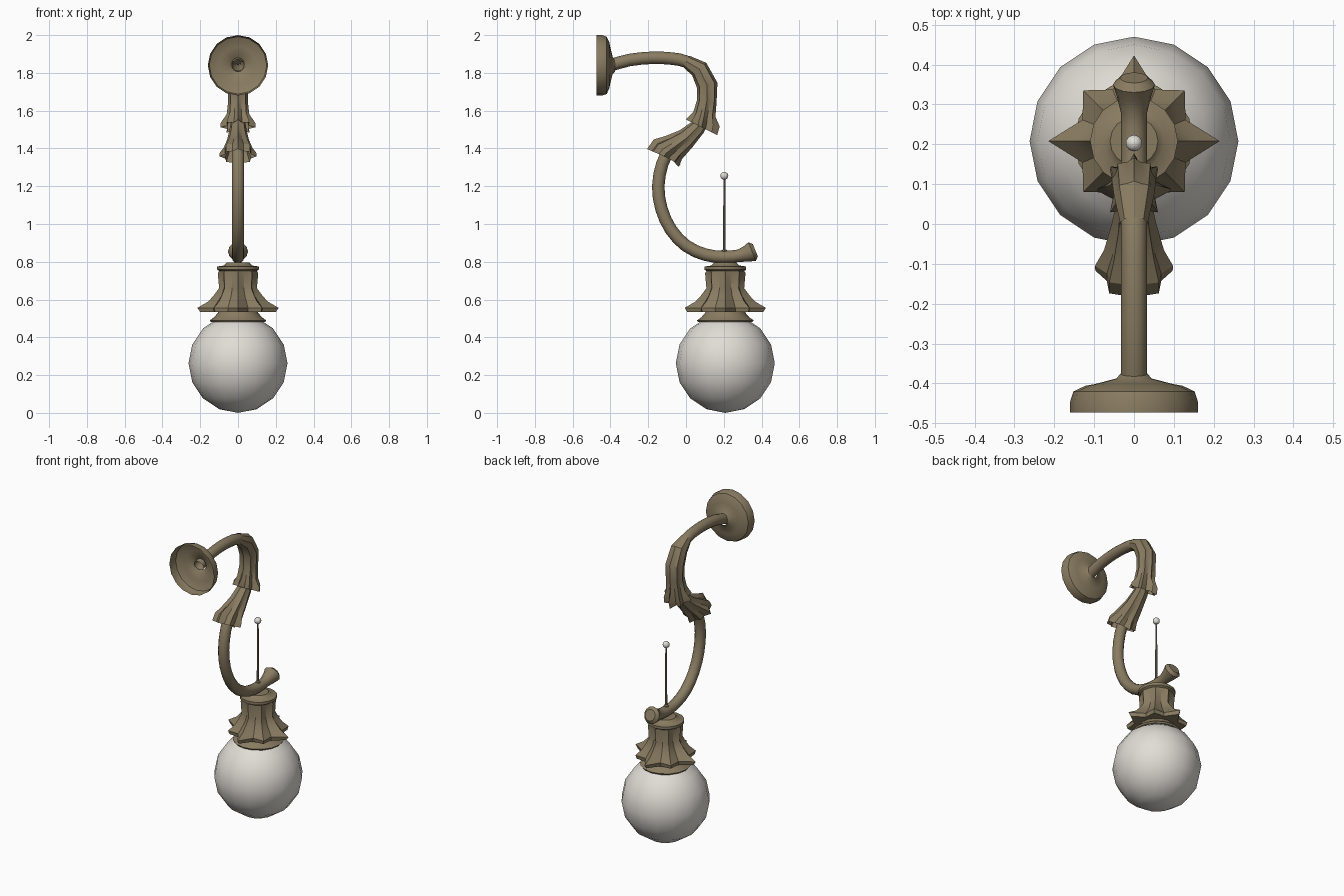
import bpy
import bmesh
from math import cos, sin, pi, radians
from mathutils import Vector

cube = bpy.data.objects.get("Cube")
if cube:
    bpy.data.objects.remove(cube)


def material(name, rgb, rough):
    m = bpy.data.materials.new(name)
    m.use_nodes = True
    m.diffuse_color = (*rgb, 1)
    bsdf = m.node_tree.nodes["Principled BSDF"]
    bsdf.inputs["Base Color"].default_value = (*rgb, 1)
    bsdf.inputs["Roughness"].default_value = rough
    return m


BRONZE = material("aged bronze", (0.25, 0.2, 0.12), 0.6)
GLASS = material("milk glass", (0.75, 0.72, 0.67), 0.5)


def finish(name, bm, mat, angle=40):
    bmesh.ops.recalc_face_normals(bm, faces=bm.faces)
    mesh = bpy.data.meshes.new(name)
    bm.to_mesh(mesh)
    bm.free()
    mesh.materials.append(mat)
    ob = bpy.data.objects.new(name, mesh)
    bpy.context.collection.objects.link(ob)
    bpy.ops.object.select_all(action='DESELECT')
    ob.select_set(True)
    bpy.context.view_layer.objects.active = ob
    bpy.ops.object.shade_smooth_by_angle(angle=radians(angle))
    return ob


def sweep(name, path, radii, sides=16, cap=False, end_dir=None, angle=40):
    """Loft rings along a (y, z) path; a tuple radius repeats around its ring."""
    bm = bmesh.new()
    pts = [Vector((0, y, z)) for y, z in path]
    rings = []
    for i, (c, r) in enumerate(zip(pts, radii)):
        t = (pts[min(i + 1, len(pts) - 1)] - pts[max(i - 1, 0)]).normalized()
        if end_dir and i == len(pts) - 1:
            t = Vector((0, *end_dir)).normalized()
        n = Vector((0, -t.z, t.y))
        r = r if isinstance(r, tuple) else (r,)
        ring = []
        for k in range(sides):
            a = 2 * pi * k / sides
            d = Vector((cos(a), 0, 0)) + n * sin(a)
            ring.append(bm.verts.new(c + d * r[k % len(r)]))
        rings.append(ring)
    for a, b in zip(rings, rings[1:]):
        for k in range(sides):
            j = (k + 1) % sides
            bm.faces.new((a[k], a[j], b[j], b[k]))
    if cap:
        bm.faces.new(rings[-1])
    return finish(name, bm, BRONZE, angle)


def smooth_path(pts, steps=2):
    """Catmull-Rom subdivision of a path."""
    v = [Vector(p) for p in pts]
    out = []
    for i in range(len(v) - 1):
        a, b, c, d = v[max(i - 1, 0)], v[i], v[i + 1], v[min(i + 2, len(v) - 1)]
        for s in range(steps):
            t = s / steps
            out.append(0.5 * (2 * b + (c - a) * t + (2 * a - 5 * b + 4 * c - d) * t ** 2
                              + (3 * b - a - 3 * c + d) * t ** 3))
    return out + [v[-1]]


def petals(axis, valley, diagonal):
    return (axis, valley, diagonal, valley)


LAMP_Y = 0.208

# Wall rosette, an open dish
sweep("wall_rosette",
      [(y, 1.84) for y in (-0.473, -0.445, -0.42, -0.406, -0.402, -0.388, -0.375)],
      [0.16, 0.16, 0.152, 0.122, 0.1, 0.045, 0.033])

# Curved arm with a flared, rounded end
arm = smooth_path([(-0.4, 1.84), (-0.3, 1.868), (-0.18, 1.88), (-0.08, 1.876), (0, 1.86),
                   (0.07, 1.81), (0.11, 1.73), (0.11, 1.64), (0.08, 1.54), (0, 1.45),
                   (-0.08, 1.395), (-0.125, 1.32), (-0.147, 1.2), (-0.13, 1.08),
                   (-0.08, 0.97), (0, 0.885), (0.1, 0.838), (0.2, 0.825), (0.28, 0.832)])
flare = [(0.32, 0.842), (0.35, 0.854), (0.367, 0.861)]
sweep("arm", arm + flare, [0.033] * len(arm) + [0.043, 0.053, 0.035], sides=12, cap=True)

# Upper leaf sleeve over the bend
sweep("upper_leaf_sleeve",
      [(0, 1.862), (0.07, 1.82), (0.112, 1.735), (0.11, 1.65), (0.097, 1.58), (0.088, 1.535),
       (0.083, 1.512)],
      [0.034, petals(0.05, 0.046, 0.052), petals(0.056, 0.048, 0.058),
       petals(0.052, 0.044, 0.056), petals(0.06, 0.046, 0.062), petals(0.092, 0.056, 0.082),
       petals(0.092, 0.058, 0.085)],
      end_dir=(-0.45, -0.9), angle=30)

# Lower leaf sleeve, opening downwards
sweep("lower_leaf_sleeve",
      [(0.098, 1.57), (0.06, 1.51), (0, 1.452), (-0.065, 1.405), (-0.105, 1.375),
       (-0.117, 1.358)],
      [0.035, petals(0.043, 0.039, 0.045), petals(0.056, 0.045, 0.056),
       petals(0.075, 0.058, 0.072), petals(0.098, 0.074, 0.088), petals(0.097, 0.074, 0.088)],
      end_dir=(-0.4, -0.91), angle=30)

# Cap disc on top of the lamp holder
sweep("holder_cap", [(LAMP_Y, z) for z in (0.75, 0.758, 0.775, 0.78, 0.795)],
      [0.098, 0.11, 0.11, 0.075, 0.06], cap=True)

# Petalled lamp holder
sweep("petal_holder", [(LAMP_Y, z) for z in (0.758, 0.74, 0.66, 0.62, 0.59, 0.556, 0.533, 0.537)],
      [0.095, petals(0.107, 0.088, 0.105), petals(0.1, 0.08, 0.1),
       petals(0.13, 0.095, 0.122), petals(0.157, 0.115, 0.142), petals(0.215, 0.14, 0.18),
       petals(0.2, 0.138, 0.172), 0.1], angle=30)

# Ring gripping the globe
sweep("globe_ring", [(LAMP_Y, z) for z in (0.545, 0.528, 0.505, 0.49, 0.48)],
      [0.1, 0.108, 0.128, 0.15, 0.143])

# Glass globe with an open neck
bm = bmesh.new()
bmesh.ops.create_uvsphere(bm, u_segments=16, v_segments=8, radius=0.262)
bmesh.ops.bisect_plane(bm, geom=bm.verts[:] + bm.edges[:] + bm.faces[:],
                       plane_co=(0, 0, 0.228), plane_no=(0, 0, 1), clear_outer=True)
bmesh.ops.translate(bm, verts=bm.verts, vec=(0, LAMP_Y, 0.262))
finish("globe", bm, GLASS, 60)

# Switch rod with a glass knob
sweep("switch_rod", [(0.203, z) for z in (0.845, 0.862, 0.866, 1.25)],
      [0.016, 0.014, 0.007, 0.005], sides=8)
bm = bmesh.new()
bmesh.ops.create_uvsphere(bm, u_segments=10, v_segments=8, radius=0.021)
bmesh.ops.translate(bm, verts=bm.verts, vec=(0, 0.203, 1.255))
finish("switch_knob", bm, GLASS, 60)
